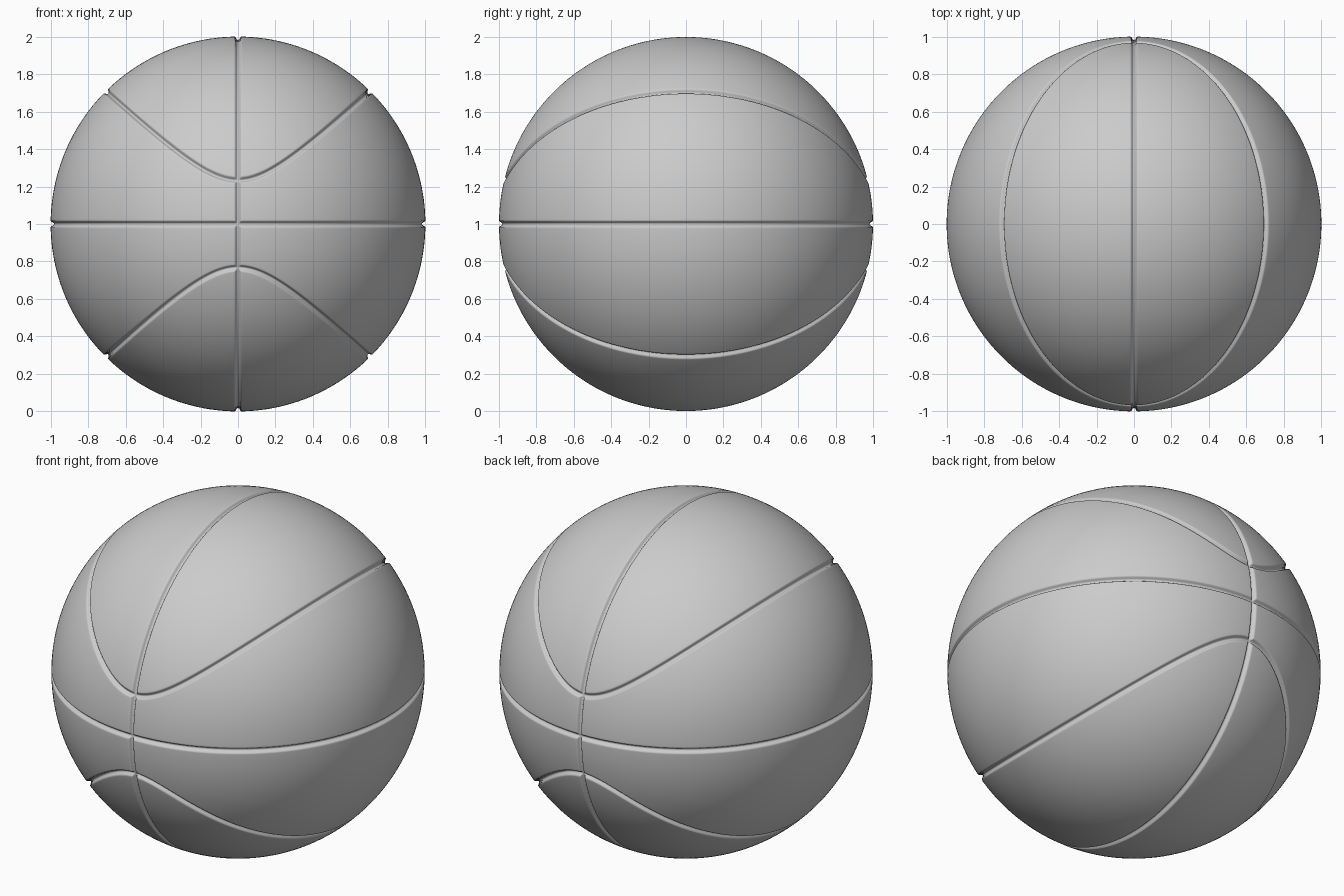
import bpy, bmesh, math
from mathutils import Vector

if "Cube" in bpy.data.objects:
    bpy.data.objects.remove(bpy.data.objects["Cube"])

A2, B2 = 0.705 ** 2, 0.972 ** 2      # squared half axes of the curved seam seen from above
DEPTH, HALF_WIDTH = 0.018, 0.0115    # seam groove section


def seam_distance(p):
    """Distance on the unit sphere to the nearest seam."""
    f = p.x ** 2 / A2 + p.y ** 2 / B2 - 1
    g = Vector((2 * p.x / A2, 2 * p.y / B2, 0))
    g -= p * g.dot(p)
    return min(abs(p.x), abs(p.z), abs(f) / max(g.length, 1e-6))


# Ball: sphere refined only along the seams
bm = bmesh.new()
bmesh.ops.create_icosphere(bm, subdivisions=6, radius=1.0)
for reach in (0.055, 0.038, 0.026):
    edges = [e for e in bm.edges
             if seam_distance(((e.verts[0].co + e.verts[1].co) / 2).normalized()) < reach]
    bmesh.ops.subdivide_edges(bm, edges=edges, cuts=1, use_grid_fill=True)
    bmesh.ops.triangulate(bm, faces=[f for f in bm.faces if len(f.verts) > 3])
    for v in bm.verts:
        v.co.normalize()

# Seams: press rounded grooves into the surface
for v in bm.verts:
    d = seam_distance(v.co)
    if d < 0.04:
        v.co *= 1 - DEPTH * math.exp(-(d / HALF_WIDTH) ** 3)
for v in bm.verts:
    v.co.z += 1
for f in bm.faces:
    f.smooth = True

mesh = bpy.data.meshes.new("ball")
bm.to_mesh(mesh)
bm.free()
ball = bpy.data.objects.new("ball", mesh)
bpy.context.collection.objects.link(ball)
